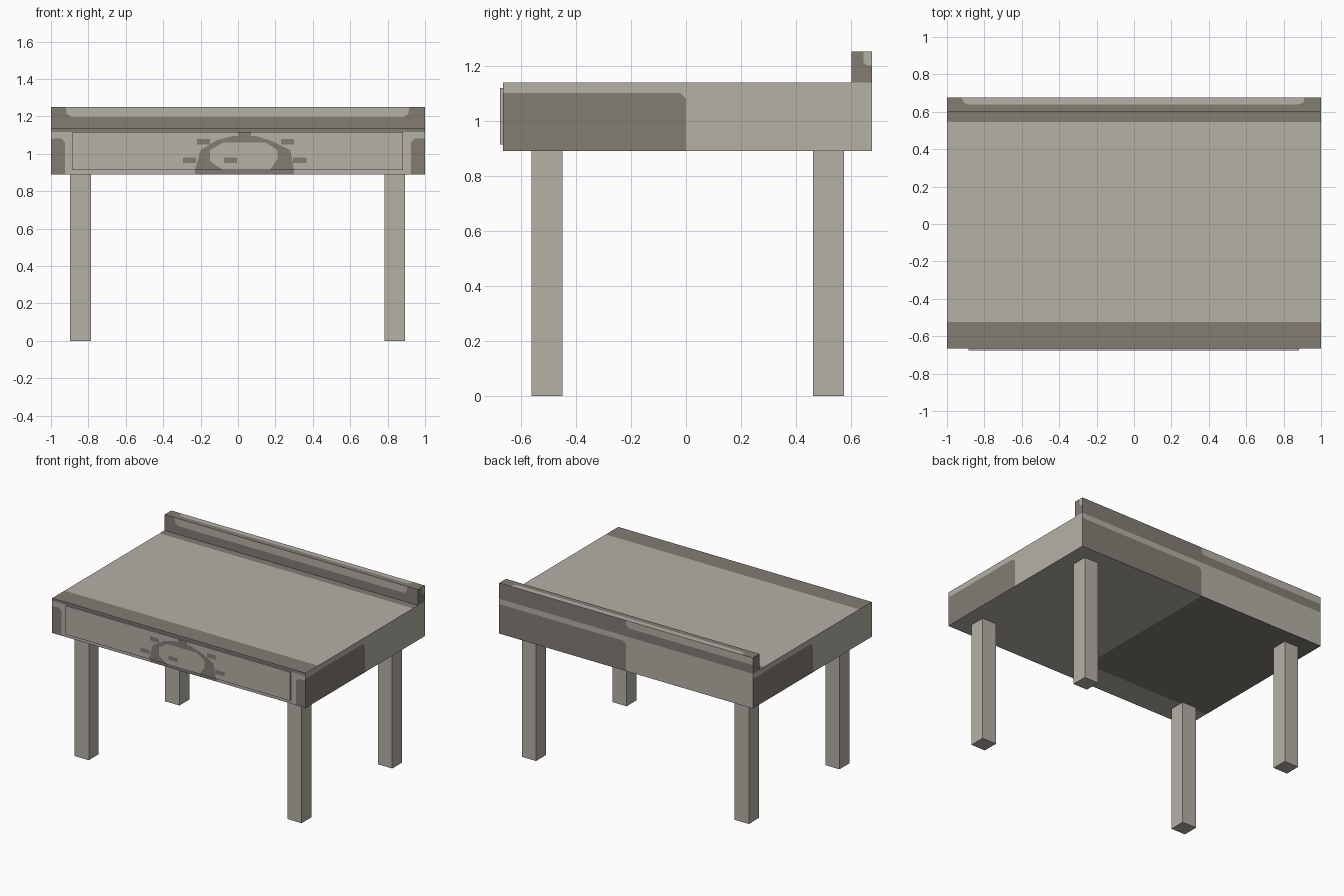
import bpy, bmesh
from mathutils import Vector

old = bpy.data.objects.get("Cube")
if old:
    bpy.data.objects.remove(old, do_unlink=True)


def material(name, rgb):
    m = bpy.data.materials.new(name)
    m.use_nodes = True
    m.diffuse_color = (*rgb, 1)
    m.node_tree.nodes["Principled BSDF"].inputs["Base Color"].default_value = (*rgb, 1)
    return m


MATS = [material("pale_stone", (0.46, 0.44, 0.39)),
        material("dark_stone", (0.225, 0.205, 0.175))]
PALE, DARK = 0, 1


def box(lo, hi):
    bm = bmesh.new()
    bmesh.ops.create_cube(bm, size=1)
    for v in bm.verts:
        v.co = [hi[i] if v.co[i] > 0 else lo[i] for i in range(3)]
    bm.normal_update()
    return bm


def finish(name, bm):
    mesh = bpy.data.meshes.new(name)
    bm.to_mesh(mesh)
    bm.free()
    for m in MATS:
        mesh.materials.append(m)
    obj = bpy.data.objects.new(name, mesh)
    bpy.context.collection.objects.link(obj)
    return obj


def paint(bm, side, outline, colour=DARK):
    """Cut a convex outline into one side of a box and colour the inside."""
    axis, sign = "xyz".index(side[1]), (1 if side[0] == "+" else -1)
    u, v = [i for i in range(3) if i != axis]
    mid = [sum(p[i] for p in outline) / len(outline) for i in (0, 1)]
    planes = []

    def inside():
        return [f for f in bm.faces if f.normal[axis] * sign > 0.9 and all(
            (f.calc_center_median() - co).dot(no) > -1e-5 for co, no in planes)]

    for a, b in zip(outline, outline[1:] + outline[:1]):
        co, no = Vector(), Vector()
        co[u], co[v] = a
        no[u], no[v] = a[1] - b[1], b[0] - a[0]
        if no[u] * (mid[0] - a[0]) + no[v] * (mid[1] - a[1]) < 0:
            no.negate()
        no.normalize()
        faces = inside()
        geom = {g for f in faces for g in (*f.verts, *f.edges)} | set(faces)
        bmesh.ops.bisect_plane(bm, geom=list(geom), dist=1e-5, plane_co=co, plane_no=no)
        planes.append((co, no))
    bm.normal_update()
    for f in inside():
        f.material_index = colour


def rect(u0, u1, v0, v1):
    return [(u0, v0), (u1, v0), (u1, v1), (u0, v1)]


def clipped(u_edge, u_end, v_end, v_edge, r=0.02):
    """Rectangle whose (u_end, v_end) corner is trimmed off."""
    ru = r if u_end > u_edge else -r
    rv = r if v_end > v_edge else -r
    return [(u_edge, v_edge), (u_end, v_edge), (u_end, v_end - rv),
            (u_end - ru, v_end), (u_edge, v_end)]


FRONT, BACK = -0.665, 0.676
LOW, HIGH, TOP = 0.89, 1.138, 1.251

# Table body
body = box((-1, FRONT, LOW), (1, BACK, HIGH))
paint(body, "-y", rect(-1, 1, 1.118, HIGH))
for s in (-1, 1):
    paint(body, "-y", clipped(s, s * 0.925, 1.083, LOW))
paint(body, "-y", rect(-0.23, 0.3, LOW, 0.914))
paint(body, "+x", clipped(FRONT, 0, 1.1, LOW))
paint(body, "-x", clipped(BACK, 0, 1.1, LOW))
paint(body, "+y", clipped(1, 0, 1.1, LOW))
paint(body, "+z", rect(-1, 1, FRONT, -0.525))
paint(body, "+z", rect(-1, 1, 0.545, BACK))
paint(body, "-z", rect(-1, 0, -0.47, BACK))
finish("table_body", body)

# Raised rail along the back edge
rail = box((-1, 0.6, HIGH), (1, BACK, TOP))
for f in rail.faces:
    f.material_index = DARK
paint(rail, "-y", [(-0.922, TOP), (-0.915, 1.215), (-0.89, 1.198),
                   (0.89, 1.198), (0.91, 1.215), (0.917, TOP)], PALE)
paint(rail, "+z", [(-0.922, BACK), (-0.91, 0.648), (-0.88, 0.638),
                   (0.87, 0.638), (0.905, 0.648), (0.912, BACK)], PALE)
paint(rail, "+x", clipped(BACK, 0.645, 1.2, TOP, 0.012), PALE)
paint(rail, "+y", clipped(-1, 0, 1.2, TOP), PALE)
finish("back_rail", rail)

# Drawer front with a worn, arched ring
drawer = box((-0.886, -0.676, 0.914), (0.883, FRONT, 1.118))
paint(drawer, "-y", [(-0.23, 0.914), (-0.2, 1.02), (-0.11, 1.075), (-0.03, 1.095),
                     (0.1, 1.095), (0.19, 1.065), (0.28, 1.02), (0.3, 0.914)])
paint(drawer, "-y", [(-0.08, 0.914), (-0.15, 0.96), (-0.15, 1.02), (-0.08, 1.06),
                     (0.15, 1.06), (0.21, 1.02), (0.21, 0.97), (0.17, 0.914)], PALE)
paint(drawer, "-y", rect(0, 0.07, 1.085, 1.118))
for x, z in ((-0.22, 1.05), (0.23, 1.05), (-0.295, 0.95), (0.295, 0.95), (-0.075, 0.95)):
    paint(drawer, "-y", rect(x, x + 0.07, z, z + 0.03))
finish("drawer_front", drawer)

# Four square legs
for depth, y in (("front", -0.56), ("back", 0.461)):
    for hand, x in (("left", 0.782), ("right", -0.897)):
        finish(f"{depth}_{hand}_leg", box((x, y, 0), (x + 0.112, y + 0.112, LOW)))
